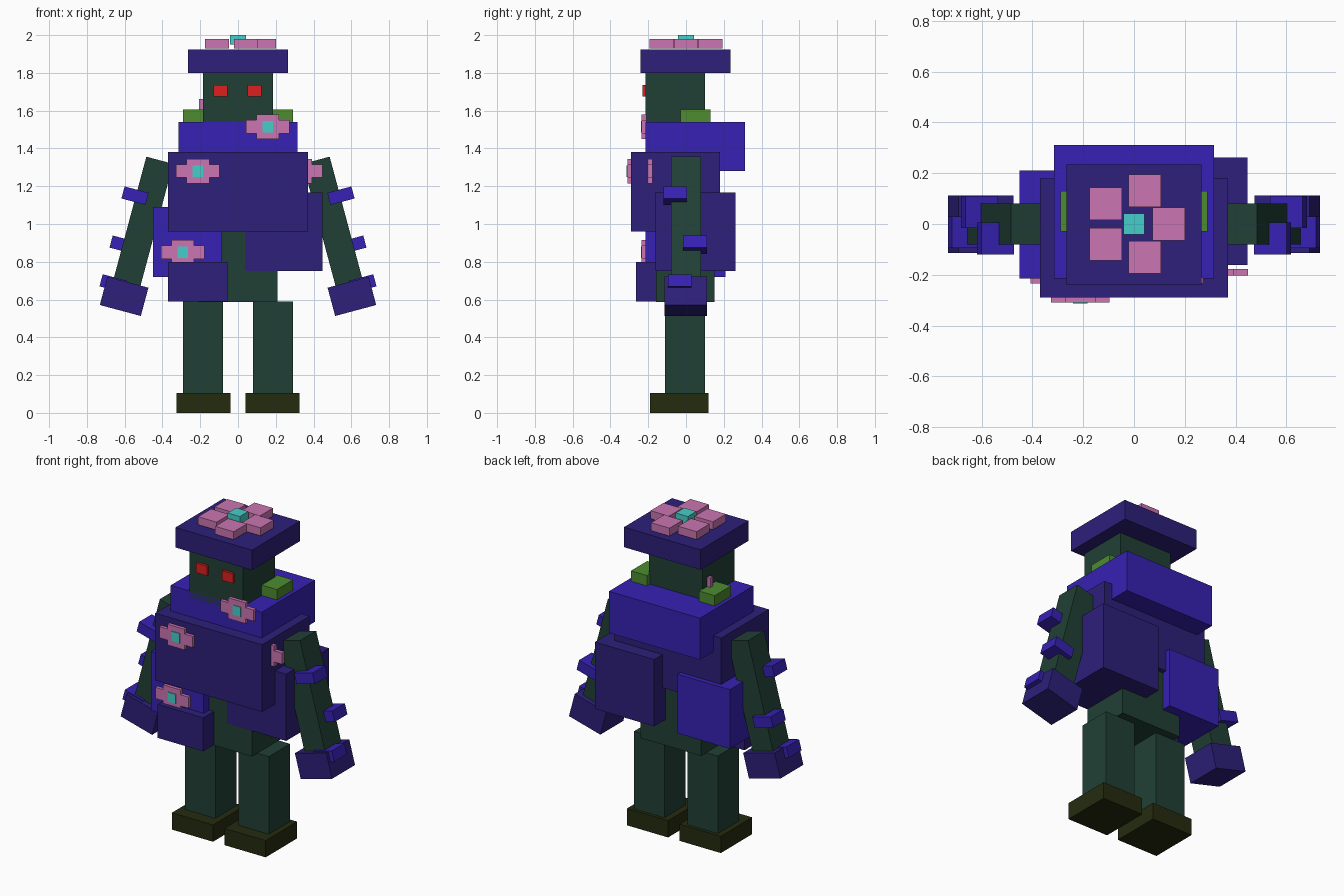
import bpy, bmesh, math
from mathutils import Matrix, Vector

cube = bpy.data.objects.get("Cube")
if cube:
    bpy.data.objects.remove(cube, do_unlink=True)


def material(name, rgb):
    m = bpy.data.materials.new(name)
    m.use_nodes = True
    m.diffuse_color = (*rgb, 1)
    m.node_tree.nodes["Principled BSDF"].inputs["Base Color"].default_value = (*rgb, 1)
    return m


SKIN = material("dark green", (0.015, 0.051, 0.036))
BLUE = material("bright indigo", (0.037, 0.015, 0.456))
PURPLE = material("deep violet", (0.026, 0.014, 0.195))
BOOT = material("dark olive", (0.018, 0.024, 0.0045))
PINK = material("pink", (0.597, 0.178, 0.445))
CYAN = material("turquoise", (0.061, 0.617, 0.578))
RED = material("red", (0.73, 0.014, 0.014))
MOSS = material("moss green", (0.074, 0.262, 0.03))


def boxes(name, mat, items):
    """One object from (x0, x1, y0, y1, z0, z1) boxes."""
    bm = bmesh.new()
    for x0, x1, y0, y1, z0, z1 in items:
        centre = Vector((x0 + x1, y0 + y1, z0 + z1)) / 2
        size = (x1 - x0, y1 - y0, z1 - z0)
        bmesh.ops.create_cube(bm, size=1, matrix=Matrix.Translation(centre) @ Matrix.Diagonal((*size, 1)))
    mesh = bpy.data.meshes.new(name)
    bm.to_mesh(mesh)
    bm.free()
    mesh.materials.append(mat)
    ob = bpy.data.objects.new(name, mesh)
    bpy.context.scene.collection.objects.link(ob)
    return ob


def pair(name, mat, x0, x1, *yz):
    """The same box on both sides."""
    boxes("left_" + name, mat, [(x0, x1, *yz)])
    boxes("right_" + name, mat, [(-x1, -x0, *yz)])


def tilted_pair(name, mat, x, z, width, height, y0, y1):
    """A box centred at x, z that follows the outward lean of the arm, on both sides."""
    for side, s in (("left_", 1), ("right_", -1)):
        ob = boxes(side + name, mat, [(-width / 2, width / 2, y0, y1, -height / 2, height / 2)])
        ob.location = (s * x, 0, z)
        ob.rotation_euler.y = -s * math.radians(15)


def flower(name, x, y, z):
    """A front-facing blossom: a wide cross of petals with a small centre."""
    boxes(name + "_petals", PINK, [
        (x - 0.115, x - 0.06, y, y + 0.025, z - 0.035, z + 0.035),
        (x + 0.06, x + 0.115, y, y + 0.025, z - 0.035, z + 0.035),
        (x - 0.06, x + 0.06, y, y + 0.025, z - 0.065, z + 0.065)])
    boxes(name + "_centre", CYAN, [(x - 0.028, x + 0.028, y - 0.004, y + 0.02, z - 0.03, z + 0.03)])


# Legs and boots
pair("boot", BOOT, 0.04, 0.325, -0.19, 0.12, 0, 0.105)
pair("leg", SKIN, 0.08, 0.29, -0.11, 0.1, 0.1, 0.59)

# Body and clothing blocks
boxes("torso", SKIN, [(-0.21, 0.21, -0.16, 0.15, 0.588, 1.3)])
boxes("chest", PURPLE, [(-0.37, 0.37, -0.29, 0.18, 0.96, 1.38)])
boxes("collar", BLUE, [(-0.315, 0.315, -0.215, 0.312, 1.28, 1.54)])
boxes("right_hip_block", BLUE, [(-0.45, -0.087, -0.215, 0.21, 0.72, 1.09)])
boxes("right_pouch", PURPLE, [(-0.37, -0.055, -0.265, -0.05, 0.59, 0.8)])
boxes("left_hip_block", PURPLE, [(0.037, 0.447, -0.162, 0.262, 0.75, 1.168)])
pair("shoulder_moss", MOSS, 0.18, 0.29, -0.03, 0.13, 1.53, 1.605)

# Head, eyes and hat
boxes("head", SKIN, [(-0.185, 0.185, -0.215, 0.1, 1.5, 1.81)])
boxes("right_eye", RED, [(-0.13, -0.055, -0.23, -0.2, 1.675, 1.735)])
boxes("left_eye", RED, [(0.05, 0.125, -0.23, -0.2, 1.675, 1.735)])
boxes("hat", PURPLE, [(-0.265, 0.265, -0.24, 0.235, 1.8, 1.925)])

# Hat blossom: five square petals in a ring
ring = []
for i in range(5):
    a = math.radians(72 * i)
    px, py = 0.137 * math.cos(a), 0.137 * math.sin(a)
    ring.append((px - 0.064, px + 0.064, py - 0.064, py + 0.064, 1.93, 1.98))
boxes("hat_flower_petals", PINK, ring)
boxes("hat_flower_centre", CYAN, [(-0.042, 0.042, -0.042, 0.042, 1.95, 2.0)])

# Blossoms on the clothing
flower("collar_flower", 0.157, -0.235, 1.515)
flower("chest_flower", -0.212, -0.31, 1.28)
flower("hip_flower", -0.293, -0.235, 0.85)
flower("side_flower", 0.333, -0.203, 1.28)
flower("head_flower", -0.092, 0.03, 1.628)

# Leaning arms with hands and three thorns each
tilted_pair("arm", SKIN, 0.51, 0.98, 0.147, 0.74, -0.08, 0.08)
tilted_pair("hand", PURPLE, 0.603, 0.617, 0.225, 0.155, -0.115, 0.112)
tilted_pair("upper_thorn", BLUE, 0.545, 1.15, 0.132, 0.066, -0.12, 0.005)
tilted_pair("middle_thorn", BLUE, 0.608, 0.89, 0.132, 0.066, -0.015, 0.11)
tilted_pair("lower_thorn", BLUE, 0.661, 0.685, 0.132, 0.066, -0.095, 0.03)
